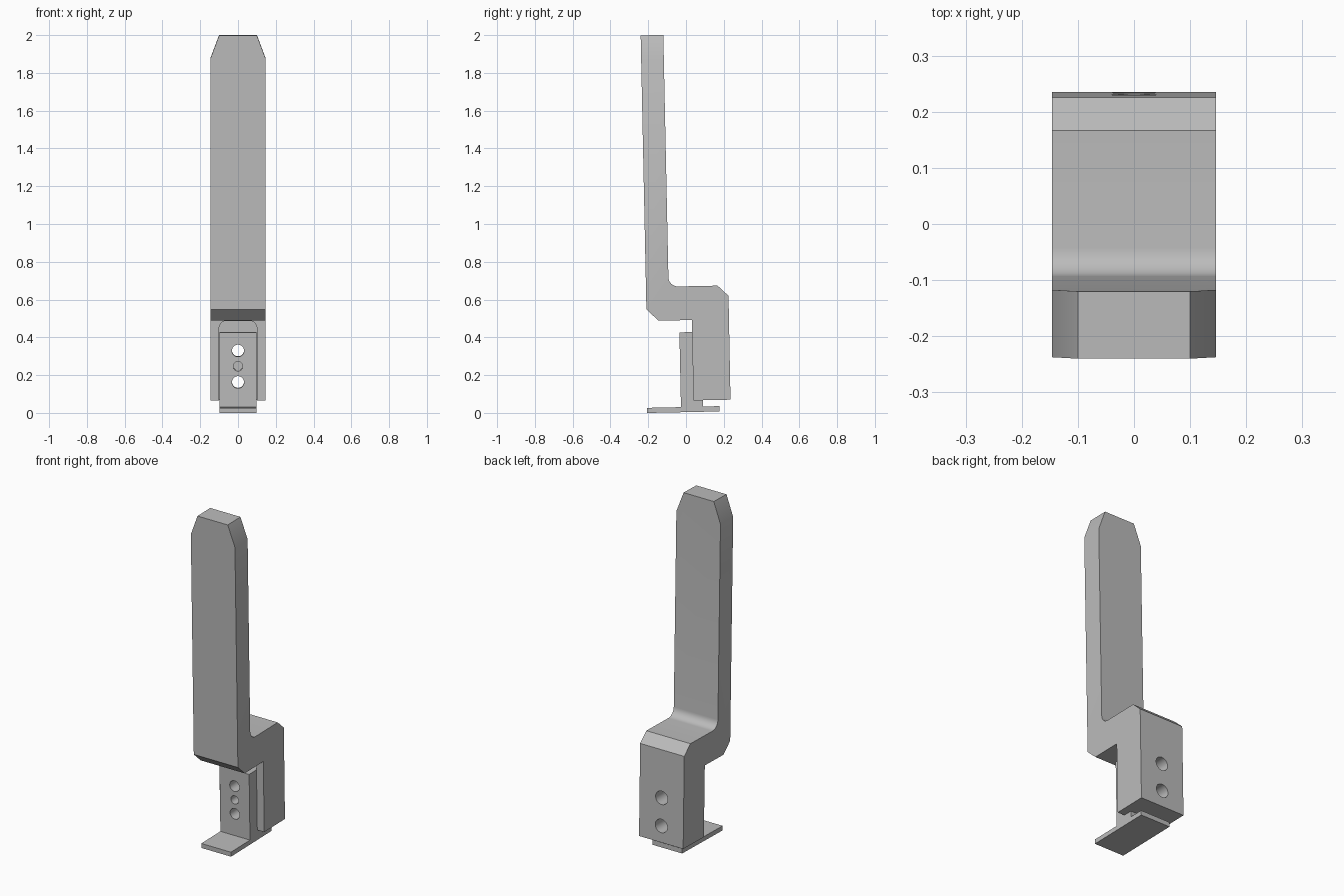
import bpy
import bmesh
import math
from mathutils import Vector

if "Cube" in bpy.data.objects:
    bpy.data.objects.remove(bpy.data.objects["Cube"], do_unlink=True)

LEAN = 0.021  # the whole part leans slightly towards the front
GREY = (0.5, 0.5, 0.5, 1)

grey = bpy.data.materials.new("plain grey")
grey.use_nodes = True
grey.diffuse_color = GREY
grey.node_tree.nodes["Principled BSDF"].inputs["Base Color"].default_value = GREY


def arc(cx, cy, r, start, end, steps=8):
    """Points along a circular arc, angles in degrees."""
    angles = [math.radians(start + (end - start) * i / steps) for i in range(steps + 1)]
    return [(cx + r * math.cos(a), cy + r * math.sin(a)) for a in angles]


def prism(name, points, direction, trims=()):
    """Extrude a closed outline of 3D points, then trim it with planes."""
    bm = bmesh.new()
    face = bm.faces.new([bm.verts.new(p) for p in points])
    out = bmesh.ops.extrude_face_region(bm, geom=[face])
    moved = [v for v in out["geom"] if isinstance(v, bmesh.types.BMVert)]
    bmesh.ops.translate(bm, verts=moved, vec=direction)
    for point, normal in trims:
        geom = bm.verts[:] + bm.edges[:] + bm.faces[:]
        cut = bmesh.ops.bisect_plane(bm, geom=geom, plane_co=point, plane_no=normal,
                                     clear_outer=True)
        edges = [e for e in cut["geom_cut"] if isinstance(e, bmesh.types.BMEdge)]
        bmesh.ops.contextual_create(bm, geom=edges)
    bmesh.ops.recalc_face_normals(bm, faces=bm.faces[:])
    mesh = bpy.data.meshes.new(name)
    bm.to_mesh(mesh)
    bm.free()
    mesh.materials.append(grey)
    obj = bpy.data.objects.new(name, mesh)
    bpy.context.collection.objects.link(obj)
    return obj


def side_profile(name, outline, half_width, trims=()):
    points = [(-half_width, y, z) for y, z in outline]
    return prism(name, points, (2 * half_width, 0, 0), trims)


def drill(z, radius, y0, y1):
    outline = arc(0, z, radius, 0, 360, 32)[:-1]
    return prism("drill", [(x, y0, h) for x, h in outline], (0, y1 - y0, 0))


def cut(obj, cutters):
    bpy.context.view_layer.objects.active = obj
    for cutter in cutters:
        mod = obj.modifiers.new("cut", "BOOLEAN")
        mod.operation = "DIFFERENCE"
        mod.solver = "EXACT"
        mod.object = cutter
        bpy.ops.object.modifier_apply(modifier=mod.name)
        bpy.data.objects.remove(cutter, do_unlink=True)


# Cranked blade: upright, shoulder and mounting block in one profile
blade_outline = [(-0.198, 2.003), (-0.078, 2.003)]
blade_outline += arc(-0.028, 0.72, 0.05, 180, 270)
blade_outline += [(0.181, 0.67), (0.238, 0.615), (0.237, 0.065), (0.041, 0.065),
                  (0.041, 0.491), (-0.135, 0.491), (-0.198, 0.552)]
corners = [(Vector((s * 0.1, 0, 2.003)), Vector((s * 0.12, 0, 0.045))) for s in (-1, 1)]
blade = side_profile("blade_and_block", blade_outline, 0.146, corners)

# Round-topped slot in the block, open at the bottom
slot_outline = [(-0.1, 0), (0.1, 0)]
slot_outline += arc(0.06, 0.447, 0.04, 0, 90) + arc(-0.06, 0.447, 0.04, 90, 180)
slot = prism("slot", [(x, 0, z) for x, z in slot_outline], (0, 0.095, 0))
cut(blade, [slot] + [drill(z, 0.04, 0.05, 0.3) for z in (0.163, 0.33)])

# Bracket: foot plate with an upright leg that sits in the slot
bracket_outline = [(-0.206, 0.004), (0.177, 0.004), (0.177, 0.032), (0.092, 0.032),
                   (0.092, 0.427), (-0.026, 0.427), (-0.026, 0.031), (-0.206, 0.031)]
bracket = side_profile("bracket", bracket_outline, 0.098)
cut(bracket, [drill(z, r, -0.1, 0.15)
              for z, r in ((0.163, 0.032), (0.247, 0.025), (0.33, 0.032))])

for obj in (blade, bracket):
    bpy.ops.object.select_all(action="DESELECT")
    obj.select_set(True)
    bpy.context.view_layer.objects.active = obj
    bpy.ops.object.shade_smooth_by_angle(angle=math.radians(25))
    obj.rotation_euler.x = LEAN
